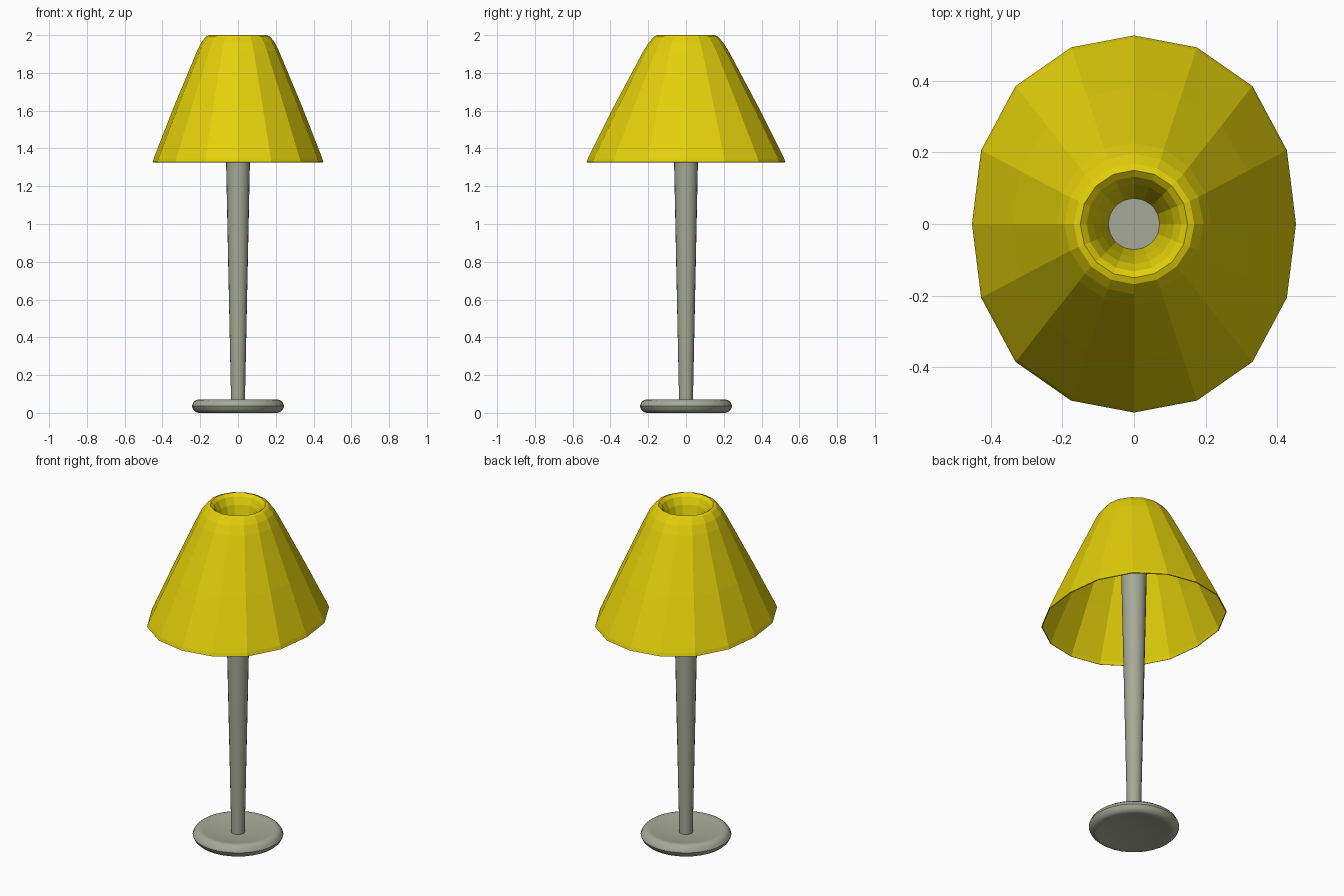
import bpy, bmesh, math

if "Cube" in bpy.data.objects:
    bpy.data.objects.remove(bpy.data.objects["Cube"])


def material(name, rgb):
    m = bpy.data.materials.new(name)
    m.diffuse_color = (*rgb, 1)
    m.use_nodes = True
    m.node_tree.nodes["Principled BSDF"].inputs["Base Color"].default_value = m.diffuse_color
    return m


def lathe(name, profile, sides, mat, smooth=None):
    """Stack rings of (x radius, y radius, z); a zero radius closes to a point."""
    bm = bmesh.new()
    rings = []
    for rx, ry, z in profile:
        if rx == 0:
            rings.append([bm.verts.new((0, 0, z))] * sides)
        else:
            rings.append([bm.verts.new((rx * math.cos(a), ry * math.sin(a), z))
                          for a in (2 * math.pi * i / sides for i in range(sides))])
    for lo, hi in zip(rings, rings[1:]):
        for i in range(sides):
            j = (i + 1) % sides
            corners = list(dict.fromkeys((lo[i], lo[j], hi[j], hi[i])))
            bm.faces.new(corners)
    mesh = bpy.data.meshes.new(name)
    bm.to_mesh(mesh)
    bm.free()
    mesh.materials.append(mat)
    ob = bpy.data.objects.new(name, mesh)
    bpy.context.collection.objects.link(ob)
    if smooth:
        bpy.ops.object.select_all(action='DESELECT')
        ob.select_set(True)
        bpy.context.view_layer.objects.active = ob
        bpy.ops.object.shade_smooth_by_angle(angle=math.radians(smooth))
    return ob


def round_profile(points):
    return [(r, r, z) for r, z in points]


yellow = material("yellow shade", (0.77, 0.63, 0.003))
grey = material("warm grey metal", (0.38, 0.40, 0.31))

# Base: rounded rim creased at mid height, shallow dish above and below
lathe("base", round_profile([
    (0, 0.02), (0.19, 0.003), (0.205, 0.0), (0.222, 0.004), (0.236, 0.016),
    (0.245, 0.036), (0.236, 0.056), (0.222, 0.068), (0.205, 0.072),
    (0.19, 0.069), (0, 0.043)]), 32, grey, 40)

# Pole: widens toward the top, flat cap
lathe("pole", round_profile([(0, 0.03), (0.036, 0.03), (0.072, 1.75), (0, 1.75)]),
      20, grey, 40)

# Shade: oval hem, gently bowed wall, round shoulder, deep funnel down to the pole
shade = lathe("shade", [
    (0.447, 0.521, 1.326), (0.452, 0.526, 1.328), (0.446, 0.519, 1.348),
    (0.34, 0.383, 1.62), (0.217, 0.226, 1.915),
    (0.194, 0.196, 1.962), (0.168, 0.168, 1.994), (0.15, 0.15, 2.0),
    (0.132, 0.132, 1.985), (0.112, 0.112, 1.945), (0.092, 0.092, 1.865),
    (0.071, 0.071, 1.745)], 16, yellow)
# the lower shade is slightly fuller than an ellipse at its diagonals
for v in shade.data.vertices:
    fade = max(0, min(1, (1.9 - v.co.z) / 0.55))
    full = 1 + 0.035 * fade * math.sin(2 * math.atan2(v.co.y, v.co.x)) ** 2
    v.co.x *= full
    v.co.y *= full
